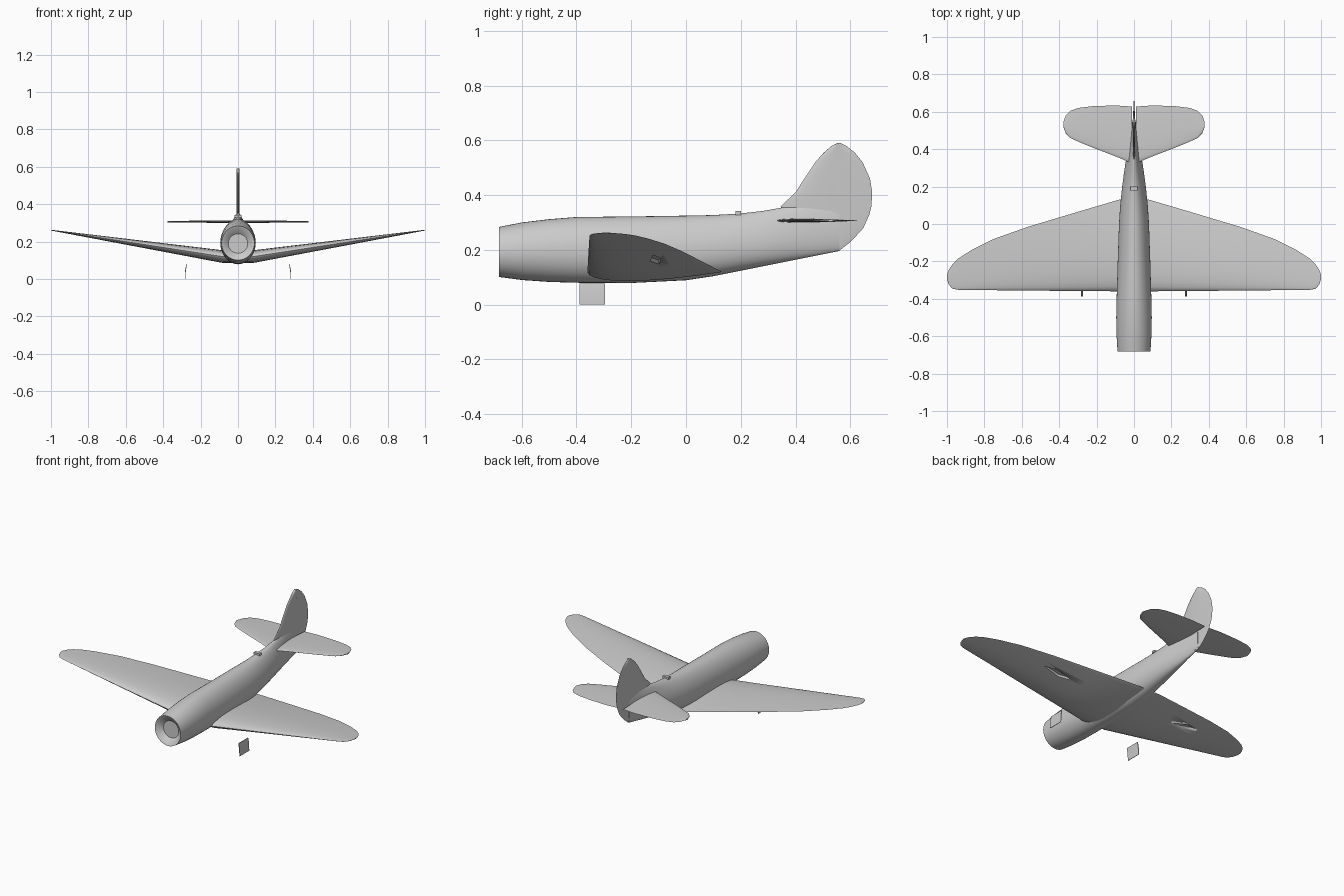
import bpy, bmesh, math

cube = bpy.data.objects.get("Cube")
if cube:
    bpy.data.objects.remove(cube, do_unlink=True)

grey = bpy.data.materials.new("light_grey")
grey.use_nodes = True
grey.diffuse_color = (0.6, 0.6, 0.6, 1)
grey.node_tree.nodes["Principled BSDF"].inputs["Base Color"].default_value = (0.6, 0.6, 0.6, 1)


def make(name, bm, angle=40):
    """Turn a bmesh into a smooth-shaded object."""
    bmesh.ops.recalc_face_normals(bm, faces=bm.faces)
    mesh = bpy.data.meshes.new(name)
    bm.to_mesh(mesh)
    bm.free()
    mesh.materials.append(grey)
    ob = bpy.data.objects.new(name, mesh)
    bpy.context.collection.objects.link(ob)
    bpy.ops.object.select_all(action='DESELECT')
    ob.select_set(True)
    bpy.context.view_layer.objects.active = ob
    bpy.ops.object.shade_smooth_by_angle(angle=math.radians(angle))
    return ob


def loft(name, rings, angle=40):
    """Skin a row of equal-sized rings and cap both ends."""
    bm = bmesh.new()
    rows = [[bm.verts.new(p) for p in ring] for ring in rings]
    for a, b in zip(rows, rows[1:]):
        for i in range(len(a)):
            j = (i + 1) % len(a)
            bm.faces.new((a[i], a[j], b[j], b[i]))
    bm.faces.new(rows[0])
    bm.faces.new(rows[-1])
    return make(name, bm, angle)


def airfoil(lead, trail, thick, n=14):
    """Closed (chord position, offset) outline with a round leading edge."""
    def half(c):
        return 5 * thick * (0.2969 * math.sqrt(c) - 0.126 * c - 0.3516 * c**2
                            + 0.2843 * c**3 - 0.1016 * c**4)
    cs = [(1 - math.cos(math.pi * i / n)) / 2 for i in range(n + 1)]
    up = [(lead + c * (trail - lead), half(c)) for c in cs]
    low = [(y, -h) for y, h in up[-2:0:-1]]
    return up + low


def box(name, centre, size):
    bm = bmesh.new()
    bmesh.ops.create_cube(bm, size=1)
    for v in bm.verts:
        v.co = [c + s * k for c, s, k in zip(centre, size, v.co)]
    return make(name, bm)


def egg(y, half_w, low, high, pinch, n=40):
    """Fuselage section, narrowed toward the top by pinch."""
    ring = []
    for i in range(n):
        t = 2 * math.pi * i / n
        ring.append((half_w * math.cos(t) * (1 - pinch * math.sin(t)), y,
                     (low + high) / 2 + (high - low) / 2 * math.sin(t)))
    return ring


# Fuselage, starting inside the recessed nose opening
sections = [
    (-0.65, 0.052, 0.138, 0.242, 0), (-0.68, 0.082, 0.108, 0.277, 0),
    (-0.682, 0.088, 0.101, 0.284, 0), (-0.6, 0.093, 0.09, 0.3, 0.02),
    (-0.5, 0.095, 0.083, 0.312, 0.03), (-0.4, 0.093, 0.08, 0.32, 0.05),
    (-0.2, 0.087, 0.079, 0.322, 0.08), (0, 0.08, 0.089, 0.325, 0.1),
    (0.1, 0.073, 0.104, 0.327, 0.15), (0.2, 0.062, 0.124, 0.333, 0.2),
    (0.28, 0.051, 0.14, 0.342, 0.28), (0.36, 0.038, 0.156, 0.356, 0.35),
    (0.46, 0.022, 0.176, 0.362, 0.4), (0.56, 0.007, 0.196, 0.36, 0.2),
]
loft("fuselage", [egg(*s) for s in sections], 35)


# Wing with dihedral: half-span stations are mirrored into one loft
def wing_z(x):
    return 0.12 + (abs(x) - 0.08) * 0.154


half_wing = [(0.08, -0.36, 0.13), (0.3, -0.358, 0.065), (0.57, -0.356, -0.016),
             (0.75, -0.354, -0.08), (0.87, -0.353, -0.14), (0.94, -0.352, -0.185),
             (0.97, -0.346, -0.215), (0.99, -0.325, -0.245), (1.0, -0.295, -0.27)]
stations = [(-x, a, b) for x, a, b in reversed(half_wing)] + half_wing
wing = loft("wing", [[(x, y, wing_z(x) + h) for y, h in
                      airfoil(a, b, 0.068 - 0.064 * (abs(x) - 0.08) / 0.92)]
                     for x, a, b in stations])

# Diamond recesses in the underside of the wing
for s in (-1, 1):
    outline = [(0.37, -0.1), (0.44, -0.13), (0.55, -0.12), (0.47, -0.09)]
    cutter = loft("recess_cutter", [
        [(s * x, y, wing_z(x) - d) for x, y in outline] for d in (0.08, 0.002)])
    cutter.hide_render = True
    cut = wing.modifiers.new("recess", 'BOOLEAN')
    cut.operation = 'DIFFERENCE'
    cut.object = cutter
    bpy.context.view_layer.objects.active = wing
    bpy.ops.object.modifier_apply(modifier=cut.name)
    bpy.data.objects.remove(cutter, do_unlink=True)

# Fin and rudder
fin = [(0.197, 0.5, 0.56), (0.23, 0.46, 0.602), (0.28, 0.4, 0.648), (0.33, 0.37, 0.67),
       (0.358, 0.345, 0.677), (0.41, 0.4, 0.68), (0.46, 0.432, 0.672),
       (0.52, 0.472, 0.645), (0.555, 0.503, 0.617), (0.58, 0.532, 0.585),
       (0.591, 0.555, 0.562)]
loft("fin", [[(h, y, z) for y, h in airfoil(a, b, 0.014)] for z, a, b in fin])
box("rudder_hinge", (0, 0.555, 0.47), (0.014, 0.004, 0.14))

# Tailplane halves
tail = [(0.012, 0.325, 0.628), (0.1, 0.362, 0.634), (0.22, 0.408, 0.63),
        (0.3, 0.441, 0.62), (0.34, 0.46, 0.605), (0.365, 0.485, 0.58),
        (0.378, 0.52, 0.545)]
for s, side in ((1, "left"), (-1, "right")):
    loft(side + "_tailplane", [[(s * x, y, 0.307 + h) for y, h in
                                airfoil(a, b, 0.015 - 0.02 * x)] for x, a, b in tail])

# Gear doors: thin, slightly bowed plates
for s, side in ((1, "left"), (-1, "right")):
    profile = [(0.273, 0.077), (0.279, 0.045), (0.281, 0.002), (0.281, 0),
               (0.284, 0), (0.283, 0.045), (0.277, 0.077)]
    loft(side + "_gear_door", [[(s * x, y, z) for x, z in profile]
                               for y in (-0.388, -0.296)])

# Small fitting on the spine
box("spine_fitting", (0, 0.19, 0.335), (0.04, 0.02, 0.014))
